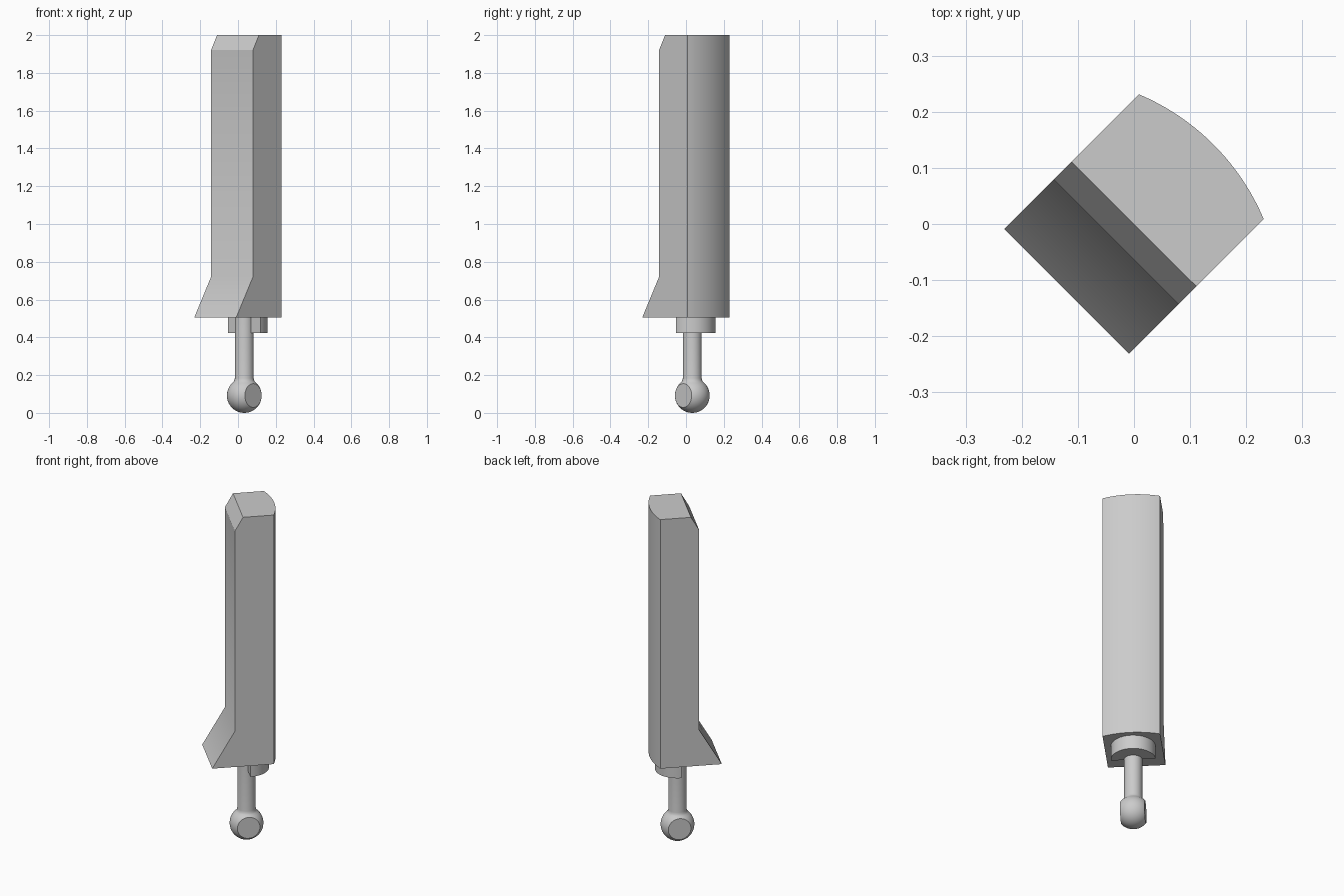
import bpy, bmesh
from math import sin, cos, pi, radians
from mathutils import Matrix, Vector

cube = bpy.data.objects.get("Cube")
if cube:
    bpy.data.objects.remove(cube)

GREY = (0.6, 0.6, 0.6, 1)
grey = bpy.data.materials.new("light grey")
grey.use_nodes = True
grey.diffuse_color = GREY
grey.node_tree.nodes["Principled BSDF"].inputs["Base Color"].default_value = GREY

TURN = Matrix.Rotation(radians(45), 4, "Z")   # parts are built facing -x, then turned
AXIS = 0.047                                  # stem axis along local x


def finish(name, bm, extra_sharp=lambda edge: False):
    """Smooth shading with sharp edges kept, then turn into place."""
    bmesh.ops.recalc_face_normals(bm, faces=bm.faces)
    for f in bm.faces:
        f.smooth = True
    for e in bm.edges:
        e.smooth = e.calc_face_angle(pi) < radians(35) and not extra_sharp(e)
    bm.transform(TURN)
    mesh = bpy.data.meshes.new(name)
    bm.to_mesh(mesh)
    bm.free()
    mesh.materials.append(grey)
    obj = bpy.data.objects.new(name, mesh)
    bpy.context.collection.objects.link(obj)


def loft(bm, rings):
    """Skin a stack of equal-length rings of points and cap both ends."""
    rows = [[bm.verts.new(p) for p in ring] for ring in rings]
    n = len(rows[0])
    for a, b in zip(rows, rows[1:]):
        for i in range(n):
            j = (i + 1) % n
            bm.faces.new((a[i], a[j], b[j], b[i]))
    bm.faces.new(rows[0])
    bm.faces.new(rows[-1])


def arc(cx, r, half_angle, steps):
    angles = [half_angle * (2 * i / steps - 1) for i in range(steps + 1)]
    return [(cx + r * cos(a), r * sin(a)) for a in angles]


# Body: flared front foot, bevelled front top, gently bowed back
back = arc(-0.2187, 0.419, radians(22), 24)
HALF = back[-1][1]
levels = [(0.506, -0.17), (0.72, -0.045), (1.92, -0.045), (2.0, 0.0)]
bm = bmesh.new()
loft(bm, [[(x, y, z) for x, y in [(front, HALF), (front, -HALF)] + back]
          for z, front in levels])
finish("body", bm,
       lambda e: all(abs(v.co.z - 1.92) < 0.001 and v.co.x < 0 for v in e.verts))

# Half-round collar under the body
bm = bmesh.new()
half_disc = arc(AXIS, 0.122, pi / 2, 24)
loft(bm, [[(x, y, z) for x, y in half_disc] for z in (0.423, 0.508)])
finish("collar", bm)

# Stem and ball, turned in one piece, with two flats cut on the ball
R = 0.092
profile = [(R * sin(t), R - R * cos(t)) for t in
           [radians(2 + 140 * i / 18) for i in range(19)]]
profile += [(0.052, 0.172), (0.050, 0.184), (0.050, 0.508)]
bm = bmesh.new()
SIDES = 40
loft(bm, [[(AXIS + r * cos(2 * pi * i / SIDES), r * sin(2 * pi * i / SIDES), z)
           for i in range(SIDES)] for r, z in profile])
for side in (-1, 1):
    cut = bmesh.ops.bisect_plane(
        bm, geom=bm.verts[:] + bm.edges[:] + bm.faces[:],
        plane_co=(0, 0.067 * side, 0), plane_no=Vector((0, side, 0)), clear_outer=True)
    rim = [g for g in cut["geom_cut"] if isinstance(g, bmesh.types.BMEdge)]
    bmesh.ops.contextual_create(bm, geom=rim)
finish("ball_stem", bm)
